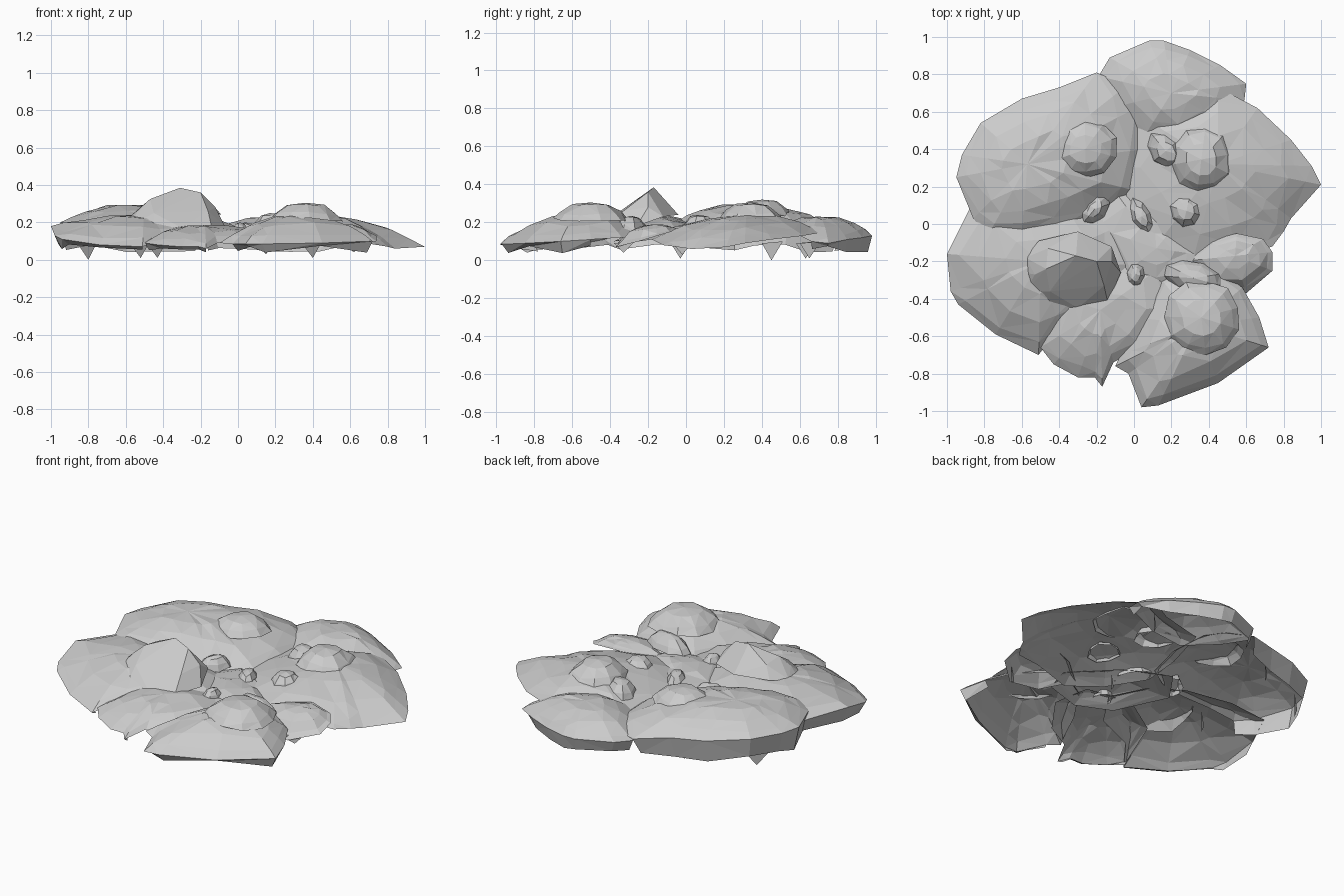
import bpy, bmesh, math, random

from mathutils import Vector

random.seed(7)


def finish(name, bm):
    bmesh.ops.triangulate(bm, faces=bm.faces[:])
    bmesh.ops.recalc_face_normals(bm, faces=bm.faces[:])
    if sum(f.normal.z for f in bm.faces) < 0:
        bmesh.ops.reverse_faces(bm, faces=bm.faces[:])
    me = bpy.data.meshes.new(name)
    bm.to_mesh(me)
    bm.free()
    bpy.context.collection.objects.link(bpy.data.objects.new(name, me))


def shell(name, rim, centre, rings=(0.88, 0.66, 0.36), power=2.3, jitter=0.008, skirt_from=0.78):
    """Open-bottomed rock: rim (x, y, z), domed rings, apex, ragged skirt on the outer side only."""
    bm = bmesh.new()
    c = Vector(centre)
    n = len(rim)
    rows = [[bm.verts.new(p) for p in rim]]
    for t in rings:
        row = []
        for x, y, z in rim:
            s = t * random.uniform(0.93, 1.05)
            h = z + (c.z - z) * (1 - s ** power) + random.uniform(-jitter, jitter)
            row.append(bm.verts.new((c.x + (x - c.x) * s, c.y + (y - c.y) * s, min(h, c.z))))
        rows.append(row)
    for a, b in zip(rows, rows[1:]):
        for i in range(n):
            j = (i + 1) % n
            bm.faces.new((a[i], a[j], b[j], b[i]))
    top = bm.verts.new(c)
    for i in range(n):
        bm.faces.new((rows[-1][i], rows[-1][(i + 1) % n], top))
    # undercut skirt below rim edges that face outward
    low = [bm.verts.new((c.x + (x - c.x) * 0.92, c.y + (y - c.y) * 0.92,
                         min(random.uniform(0.035, 0.085), z - 0.015))) for x, y, z in rim]
    for i in range(n):
        j = (i + 1) % n
        if min(math.hypot(*rim[i][:2]), math.hypot(*rim[j][:2])) > skirt_from:
            bm.faces.new((rows[0][j], rows[0][i], low[i], low[j]))
    bmesh.ops.delete(bm, geom=[v for v in low if not v.link_faces], context='VERTS')
    finish(name, bm)


def rock(name, x, y, rx, ry, top, base, turn=0, n=9):
    """Small rounded stone sitting in the slabs."""
    rim = []
    a0 = math.radians(turn)
    for i in range(n):
        a = math.tau * i / n
        k = random.uniform(0.98, 1.1)
        u, v = rx * k * math.cos(a), ry * k * math.sin(a)
        rim.append((x + u * math.cos(a0) - v * math.sin(a0),
                    y + u * math.sin(a0) + v * math.cos(a0),
                    base - 0.02 + random.uniform(-0.01, 0.01)))
    shell(name, rim, (x, y, top), (0.84, 0.5), 2.8, 0.005, 9)


# Broad overlapping slabs
shell("slab_back_left", [
    (-0.95, 0.25, 0.20), (-0.92, 0.37, 0.20), (-0.82, 0.54, 0.20), (-0.60, 0.67, 0.18),
    (-0.40, 0.73, 0.17), (-0.20, 0.81, 0.14), (-0.04, 0.74, 0.13), (0.01, 0.62, 0.15),
    (0.05, 0.40, 0.13), (0.0, 0.18, 0.12), (-0.12, 0.10, 0.12), (-0.22, 0.04, 0.14),
    (-0.40, -0.02, 0.18), (-0.60, -0.05, 0.20), (-0.78, -0.06, 0.19), (-0.86, 0.03, 0.19)],
    (-0.57, 0.32, 0.293), power=2.7)
shell("slab_front_left", [
    (-1.0, -0.16, 0.18), (-0.98, -0.36, 0.13), (-0.94, -0.43, 0.11), (-0.74, -0.59, 0.08),
    (-0.51, -0.70, 0.07), (-0.40, -0.55, 0.12), (-0.15, -0.45, 0.13), (0.0, -0.22, 0.13),
    (-0.10, -0.02, 0.13), (-0.30, 0.10, 0.14), (-0.60, 0.14, 0.15), (-0.87, 0.10, 0.16)],
    (-0.50, -0.20, 0.24))
shell("slab_front_middle", [
    (-0.50, -0.66, 0.09), (-0.43, -0.75, 0.08), (-0.30, -0.82, 0.07), (-0.21, -0.82, 0.07),
    (-0.17, -0.87, 0.06), (-0.11, -0.74, 0.09), (0.05, -0.66, 0.10), (0.20, -0.45, 0.12),
    (0.16, -0.22, 0.12), (-0.15, -0.20, 0.14), (-0.42, -0.38, 0.15)],
    (-0.18, -0.46, 0.185))
shell("slab_front_right", [
    (0.04, -0.98, 0.085), (0.13, -0.97, 0.085), (0.45, -0.85, 0.09), (0.72, -0.66, 0.10),
    (0.67, -0.50, 0.11), (0.58, -0.34, 0.12), (0.42, -0.22, 0.13), (0.29, -0.22, 0.14),
    (0.15, -0.30, 0.13), (0.02, -0.50, 0.11), (-0.07, -0.70, 0.10), (-0.10, -0.76, 0.09),
    (-0.03, -0.80, 0.085)],
    (0.34, -0.54, 0.245), power=2.3)
shell("slab_right_middle", [
    (0.26, -0.20, 0.12), (0.40, -0.09, 0.15), (0.55, -0.05, 0.17), (0.69, -0.08, 0.15),
    (0.74, -0.15, 0.13), (0.74, -0.25, 0.10), (0.60, -0.37, 0.07), (0.40, -0.36, 0.09)],
    (0.54, -0.17, 0.19))
shell("slab_back_right", [
    (1.0, 0.21, 0.07), (0.95, 0.31, 0.09), (0.84, 0.45, 0.11), (0.66, 0.62, 0.13),
    (0.45, 0.73, 0.15), (0.28, 0.62, 0.17), (0.03, 0.58, 0.15), (-0.04, 0.30, 0.14),
    (-0.04, 0.08, 0.12), (0.10, -0.14, 0.12), (0.30, -0.25, 0.10), (0.55, -0.18, 0.11),
    (0.74, -0.12, 0.08), (0.80, -0.04, 0.07), (0.84, 0.03, 0.06)],
    (0.45, 0.32, 0.245), power=1.8, skirt_from=9)
shell("slab_back", [
    (-0.19, 0.79, 0.12), (-0.13, 0.89, 0.13), (0.08, 0.98, 0.13), (0.16, 0.98, 0.13),
    (0.30, 0.93, 0.12), (0.46, 0.85, 0.11), (0.60, 0.75, 0.09), (0.59, 0.66, 0.10),
    (0.45, 0.56, 0.15), (0.25, 0.46, 0.16), (0.05, 0.46, 0.14), (-0.12, 0.62, 0.14)],
    (0.20, 0.70, 0.23))
shell("slab_centre", [
    (-0.10, -0.30, 0.11), (0.12, -0.38, 0.10), (0.34, -0.32, 0.11), (0.38, -0.17, 0.12),
    (0.22, -0.01, 0.12), (0.10, 0.10, 0.12), (-0.12, 0.20, 0.12), (-0.26, 0.0, 0.12)],
    (0.12, -0.13, 0.172))

# Tall boulder with a ridge and a steep front
bm = bmesh.new()
for p in [(-0.59, -0.26, 0.21), (-0.58, -0.18, 0.23), (-0.51, -0.09, 0.24), (-0.30, -0.04, 0.24),
          (-0.12, -0.12, 0.23), (-0.07, -0.26, 0.18), (-0.14, -0.42, 0.17), (-0.30, -0.45, 0.17),
          (-0.45, -0.44, 0.17), (-0.58, -0.36, 0.18), (-0.46, -0.13, 0.31), (-0.47, -0.24, 0.325),
          (-0.31, -0.17, 0.385), (-0.20, -0.20, 0.36), (-0.12, -0.20, 0.28), (-0.16, -0.33, 0.26),
          (-0.45, -0.36, 0.25), (-0.53, -0.27, 0.27)]:
    bm.verts.new(p)
bmesh.ops.convex_hull(bm, input=bm.verts[:])
bm.normal_update()
bmesh.ops.delete(bm, geom=[f for f in bm.faces if f.normal.z < -0.2], context='FACES')
finish("boulder", bm)

# Stones on top: x, y, half sizes, top, base, turn, sides
stones = [
    (-0.26, 0.40, 0.165, 0.155, 0.32, 0.26, 20, 10), (0.36, 0.345, 0.165, 0.175, 0.305, 0.23, 10, 10),
    (0.17, 0.39, 0.12, 0.085, 0.25, 0.19, 130, 8), (0.28, 0.07, 0.09, 0.095, 0.24, 0.195, 30, 8),
    (-0.21, 0.08, 0.10, 0.06, 0.21, 0.16, 50, 8), (0.04, 0.04, 0.11, 0.06, 0.20, 0.15, 115, 8),
    (0.01, -0.27, 0.075, 0.05, 0.20, 0.15, 80, 8), (0.36, -0.50, 0.195, 0.195, 0.305, 0.235, 15, 11),
    (0.32, -0.29, 0.16, 0.085, 0.235, 0.17, 345, 9)]
for k, s in enumerate(stones):
    rock(f"stone_{k + 1}", *s)

# Jagged points hanging under the slabs
teeth = [(-0.80, 0.45, 0.0), (-0.43, 0.63, 0.01), (-0.52, -0.03, 0.01), (0.40, 0.65, 0.01),
         (0.62, -0.33, 0.04), (0.15, -0.02, 0.03)]
bm = bmesh.new()
for x, y, z in teeth:
    bm.faces.new([bm.verts.new(p) for p in ((x - 0.06, y - 0.05, 0.09), (x, y, z), (x + 0.05, y + 0.06, 0.10))])
finish("jagged_points", bm)
